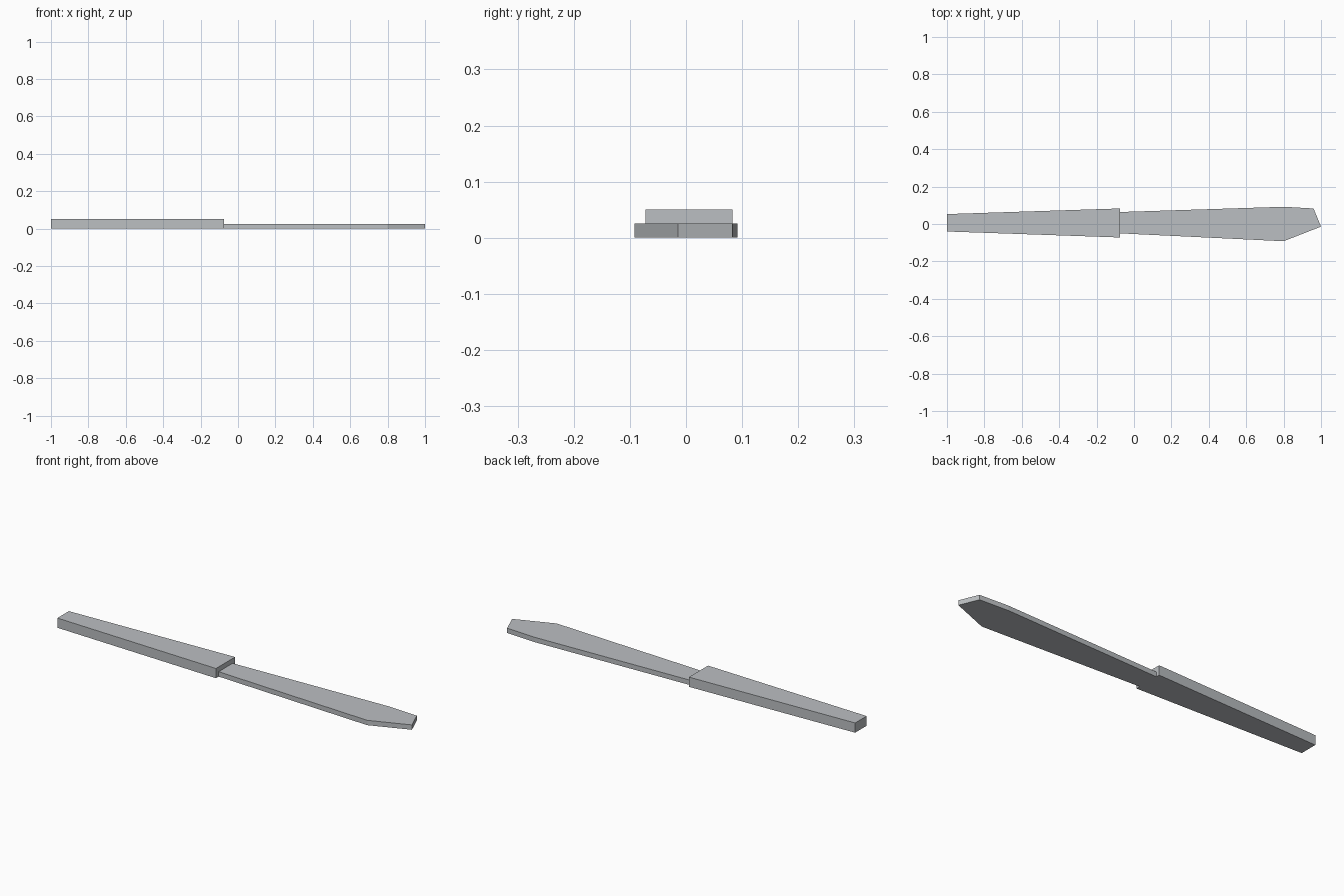
import bpy
import bmesh

cube = bpy.data.objects.get("Cube")
if cube:
    bpy.data.objects.remove(cube, do_unlink=True)

grey = bpy.data.materials.new("steel_grey")
grey.use_nodes = True
colour = (0.50, 0.52, 0.54, 1)
grey.diffuse_color = colour
grey.node_tree.nodes["Principled BSDF"].inputs["Base Color"].default_value = colour


def slab(name, outline, height):
    """Extrude a flat outline upward from the ground."""
    bm = bmesh.new()
    base = bm.faces.new([bm.verts.new((x, y, 0)) for x, y in outline])
    top = bmesh.ops.extrude_face_region(bm, geom=[base], use_keep_orig=True)["geom"]
    bmesh.ops.translate(bm, vec=(0, 0, height),
                        verts=[v for v in top if isinstance(v, bmesh.types.BMVert)])
    bmesh.ops.recalc_face_normals(bm, faces=bm.faces)
    mesh = bpy.data.meshes.new(name)
    bm.to_mesh(mesh)
    bm.free()
    mesh.materials.append(grey)
    obj = bpy.data.objects.new(name, mesh)
    bpy.context.collection.objects.link(obj)
    return obj


# Thick tapered handle
slab("handle", [(-1, -0.04), (-0.075, -0.072), (-0.075, 0.083), (-1, 0.053)], 0.05)

# Thin blade widening to a slanted point
slab("blade", [(-0.075, -0.05), (0.8, -0.092), (1, -0.014),
               (0.96, 0.083), (0.8, 0.092), (-0.075, 0.064)], 0.025)
